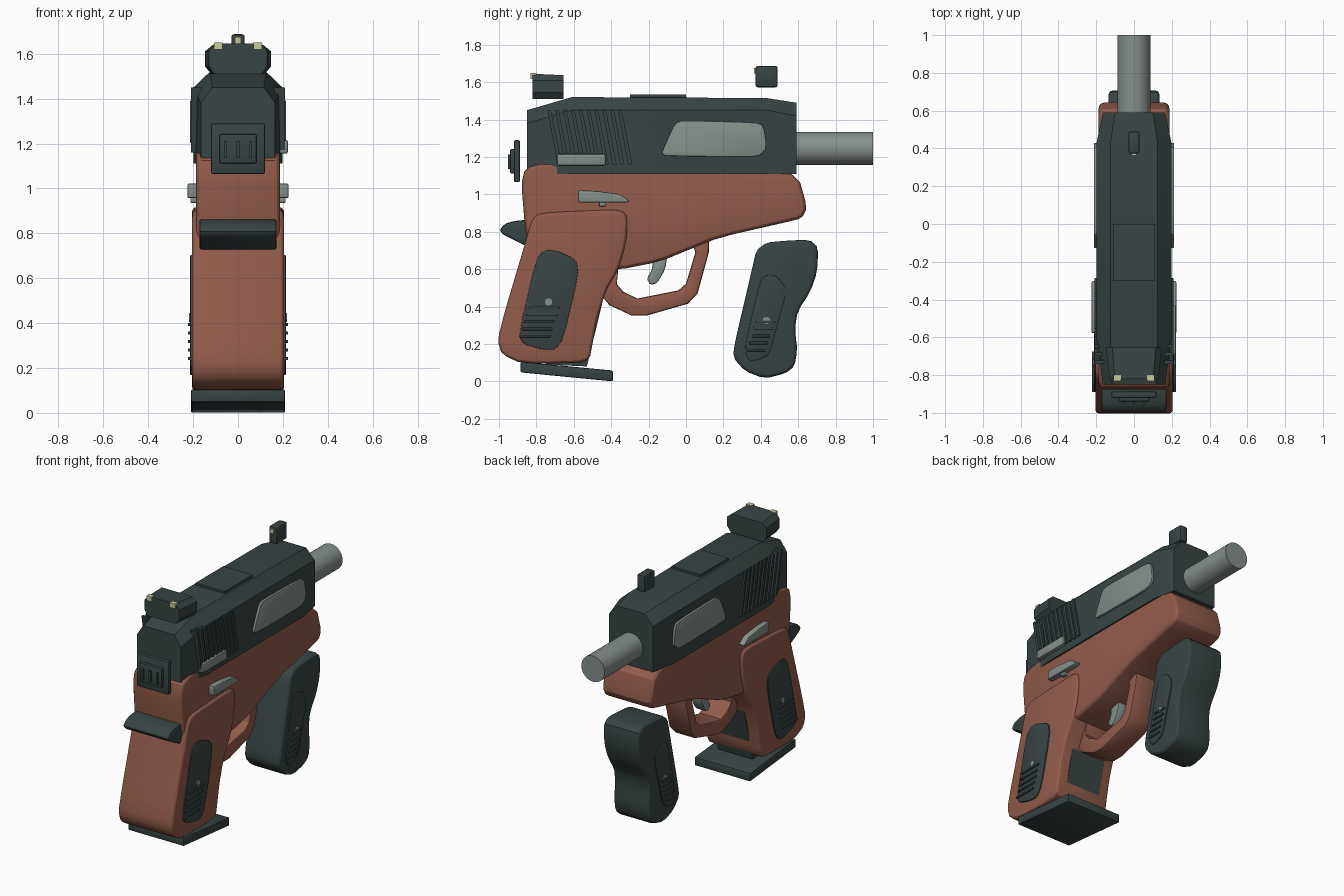
import bpy, bmesh, math

if "Cube" in bpy.data.objects:
    bpy.data.objects.remove(bpy.data.objects["Cube"])


def material(name, col):
    m = bpy.data.materials.new(name)
    m.diffuse_color = (*col, 1)
    m.use_nodes = True
    m.node_tree.nodes["Principled BSDF"].inputs["Base Color"].default_value = m.diffuse_color
    return m


DARK = material("dark_slate", (0.040, 0.058, 0.058))
BROWN = material("red_brown", (0.285, 0.105, 0.068))
GREY = material("metal_grey", (0.235, 0.275, 0.255))
CREAM = material("sight_cream", (0.58, 0.60, 0.33))


def make(name, verts, faces, mat, bevel=0.0, segs=2):
    me = bpy.data.meshes.new(name)
    me.from_pydata(verts, [], faces)
    bm = bmesh.new()
    bm.from_mesh(me)
    bmesh.ops.recalc_face_normals(bm, faces=bm.faces)
    bm.to_mesh(me)
    bm.free()
    ob = bpy.data.objects.new(name, me)
    bpy.context.collection.objects.link(ob)
    me.materials.append(mat)
    bpy.ops.object.select_all(action='DESELECT')
    ob.select_set(True)
    bpy.context.view_layer.objects.active = ob
    if bevel:
        b = ob.modifiers.new("bevel", 'BEVEL')
        b.width, b.segments = bevel, segs
        b.limit_method, b.angle_limit = 'ANGLE', math.radians(50)
        b.use_clamp_overlap = False
        bpy.ops.object.modifier_apply(modifier="bevel")
    bpy.ops.object.shade_smooth_by_angle(angle=math.radians(28))
    return ob


def cut_corners(pts, t=0.2):
    out = []
    for i, (y, z) in enumerate(pts):
        for j in (i - 1, (i + 1) % len(pts)):
            out.append((y + (pts[j][0] - y) * t, z + (pts[j][1] - z) * t))
    return out


def extrude(name, pts, x0, x1, mat, bevel=0.0, segs=2, soft=False):
    """Side profile in (y, z) pushed from x0 to x1."""
    if soft:
        pts = cut_corners(pts)
    n = len(pts)
    verts = [(x, y, z) for x in (x0, x1) for y, z in pts]
    faces = [list(range(n)), list(range(n, 2 * n))]
    faces += [(i, (i + 1) % n, n + (i + 1) % n, n + i) for i in range(n)]
    return make(name, verts, faces, mat, bevel, segs)


def both(name, pts, x0, x1, mat, **kw):
    """Same part on the right and left side."""
    extrude(name + "_right", pts, x0, x1, mat, **kw)
    extrude(name + "_left", pts, -x1, -x0, mat, **kw)


def rect(y0, y1, z0, z1):
    return [(y0, z0), (y1, z0), (y1, z1), (y0, z1)]


def box(name, x0, x1, y0, y1, z0, z1, mat, **kw):
    return extrude(name, rect(y0, y1, z0, z1), x0, x1, mat, **kw)


def loft(name, rings, mat, **kw):
    n = len(rings[0])
    verts = [v for r in rings for v in r]
    faces = [list(range(n)), list(range(len(verts) - n, len(verts)))]
    for k in range(len(rings) - 1):
        a = k * n
        faces += [(a + i, a + (i + 1) % n, a + n + (i + 1) % n, a + n + i) for i in range(n)]
    return make(name, verts, faces, mat, **kw)


# slide: chamfered cross-sections along y
rings = []
for y, hw, sh, tw, zt in ((-.85, .165, 1.38, .115, 1.45), (-.61, .198, 1.45, .125, 1.52),
                          (.43, .198, 1.45, .125, 1.515), (.59, .165, 1.42, .10, 1.49)):
    rings.append([(-hw, y, 1.11), (hw, y, 1.11), (hw, y, sh), (tw, y, zt), (-tw, y, zt), (-hw, y, sh)])
loft("slide", rings, DARK)
box("top_plate", -.11, .11, -.30, 0, 1.50, 1.533, DARK)
for i in range(10):
    y = -.74 + i * .042
    both(f"slide_rib_{i}", [(y, 1.45), (y + .018, 1.45), (y + .075, 1.16), (y + .052, 1.16)], .16, .209, DARK)
both("slide_window", [(-.13, 1.22), (-.11, 1.27), (-.06, 1.38), (-.02, 1.395), (.37, 1.385), (.415, 1.37),
                      (.432, 1.25), (.40, 1.21), (.34, 1.20), (-.11, 1.205)], .19, .213, GREY, soft=True, bevel=.004)

# barrel
N = 32
loft("barrel", [[(.088 * math.cos(2 * math.pi * i / N), y, 1.245 + .088 * math.sin(2 * math.pi * i / N))
                 for i in range(N)] for y in (.5, 1.0)], GREY)

# sights with cream dots
rings = []
for y, s in ((-.82, .88), (-.655, 1)):
    half = [(.12, 1.51), (.148, 1.545), (.148, 1.61), (.115, 1.645 if s < 1 else 1.637)]
    rings.append([(x * s, y, z) for x, z in half] + [(-x * s, y, z) for x, z in reversed(half)])
loft("rear_sight", rings, DARK)
for s in (-1, 1):
    box(f"rear_sight_dot_{s}", s * .088 - .02, s * .088 + .02, -.832, -.80, 1.618, 1.65, CREAM)
box("front_sight", -.03, .03, .372, .49, 1.572, 1.687, DARK, bevel=.012)
box("front_sight_dot", -.014, .014, .363, .39, 1.645, 1.675, CREAM)

# stepped rear plate with three bars
box("rear_plate", -.12, .12, -.92, -.888, 1.065, 1.29, DARK, bevel=.008)
box("rear_plate_step", -.082, .082, -.94, -.90, 1.112, 1.242, DARK, bevel=.006)
for i in (-1, 0, 1):
    box(f"rear_plate_bar_{i}", i * .055 - .006, i * .055 + .006, -.952, -.93, 1.135, 1.212, DARK)

# frame
extrude("frame", [(-.88, 1.06), (-.86, 1.14), (-.75, 1.175), (-.46, 1.157), (.42, 1.143), (.60, 1.10),
                  (.648, .93), (.62, .872), (.53, .85), (.18, .77), (.02, .706), (-.14, .64), (-.37, .595),
                  (-.6, .6), (-.84, .7), (-.862, .83)], -.187, .187, BROWN, bevel=.028, segs=3, soft=True)

# trigger guard, a bent strap
outer = [(.125, .78), (.122, .69), (.062, .47), (.01, .415), (-.21, .352), (-.29, .352), (-.41, .408), (-.47, .48)]
inner = [(-.36, .62), (-.37, .52), (-.335, .48), (-.26, .443), (-.04, .487), (.0, .522), (.05, .69), (.02, .78)]
n = len(outer)
pairs = list(zip(outer, reversed(inner)))
loft("trigger_guard", [[(-.085, *o), (.085, *o), (.085, *i), (-.085, *i)] for o, i in pairs], BROWN, bevel=.012)
extrude("trigger", [(-.18, .67), (-.10, .68), (-.11, .60), (-.155, .525), (-.19, .515), (-.21, .55), (-.18, .60)],
        -.04, .04, GREY, bevel=.008, soft=True)

# main grip, magazine and base plate
extrude("grip", [(-.83, .85), (-.80, .892), (-.73, .905), (-.37, .92), (-.32, .90), (-.312, .84), (-.32, .74),
                 (-.36, .60), (-.43, .48), (-.476, .33), (-.50, .2), (-.515, .12), (-.57, .098), (-.88, .095),
                 (-.985, .145), (-1.008, .22), (-.97, .37), (-.86, .74)],
        -.205, .205, BROWN, bevel=.022, segs=3, soft=True)
extrude("magazine", [(-.75, .09), (-.53, .08), (-.44, .45), (-.6, .5)], -.13, .13, DARK)
extrude("base_plate", [(-.885, .105), (-.885, .048), (-.39, 0), (-.39, .058)], -.21, .21, DARK, bevel=.008)
extrude("back_lever", [(-1.005, .80), (-.97, .842), (-.92, .858), (-.80, .868), (-.80, .70), (-.86, .725)],
        -.172, .172, DARK, bevel=.012, soft=True)


def grip_details(name, outline, x, ribs, screw):
    """Side panel, five ribs and a screw on both sides."""
    both(name + "_panel", outline, x - .03, x + .008, DARK, soft=True, bevel=.004)
    y0, y1, z0, dy, dz, length = *ribs, ribs[1] - ribs[0]
    for i in range(5):
        y, z = y0 + i * .0125, z0 + i * .034
        both(f"{name}_rib_{i}", rect(y, y + length, z, z + .014), x - .01, x + .018, DARK, bevel=.004)
    ring = [(screw[0] + .02 * math.cos(a * math.pi / 5), screw[1] + .02 * math.sin(a * math.pi / 5)) for a in range(10)]
    both(name + "_screw", ring, x - .01, x + .014, GREY)


def grip_details_safe(name, outline, x, y0, length, z0, screw):
    both(name + "_panel", outline, x - .03, x + .008, DARK, soft=True, bevel=.004)
    for i in range(5):
        y, z = y0 + i * .0125, z0 + i * .038
        both(f"{name}_rib_{i}", rect(y, y + length, z, z + .014), x - .01, x + .018, DARK, bevel=.004)
    ring = [(screw[0] + .02 * math.cos(a * math.pi / 5), screw[1] + .02 * math.sin(a * math.pi / 5)) for a in range(10)]
    both(name + "_screw", ring, x - .01, x + .014, GREY)


grip_details_safe("grip", [(-.80, .66), (-.75, .705), (-.68, .695), (-.585, .65), (-.575, .57), (-.655, .23),
                           (-.70, .168), (-.76, .168), (-.87, .20), (-.895, .25)], .205, -.89, .165, .235, (-.735, .425))

# loose second grip ahead of the trigger guard
extrude("second_grip", [(.375, .70), (.43, .742), (.53, .752), (.66, .758), (.708, .715), (.70, .58), (.665, .48),
                        (.597, .375), (.582, .28), (.595, .17), (.58, .08), (.53, .042), (.42, .015), (.315, .055),
                        (.25, .13), (.265, .225), (.353, .6)], -.135, .135, DARK, bevel=.022, segs=3, soft=True)
grip_details_safe("second_grip", [(.40, .55), (.44, .572), (.49, .56), (.54, .49), (.49, .305), (.445, .145),
                                  (.40, .12), (.34, .105), (.312, .17), (.353, .36)], .135, .325, .10, .16, (.43, .326))

# side levers
both("safety_lever", [(-.577, 1.022), (-.48, 1.018), (-.355, 1.002), (-.30, .965), (-.32, .957), (-.577, .957)],
     .17, .225, GREY, bevel=.006)
both("safety_pin", rect(-.465, -.43, .935, .96), .18, .212, GREY, bevel=.005)
box("slide_stop", .17, .222, -.69, -.43, 1.155, 1.216, GREY, bevel=.008)
